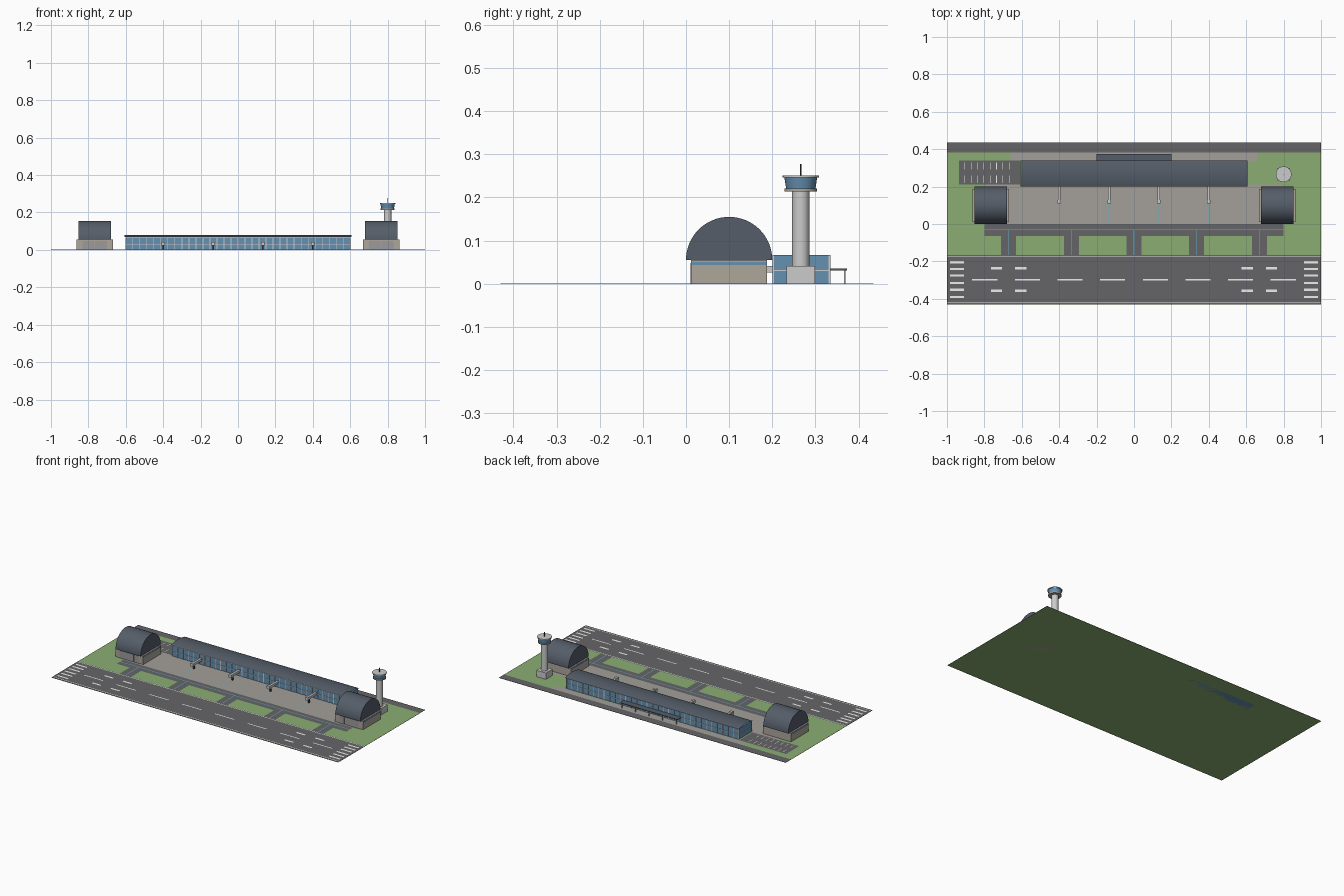
import bpy, bmesh, math
from mathutils import Matrix, Vector

if "Cube" in bpy.data.objects:
    bpy.data.objects.remove(bpy.data.objects["Cube"])


def material(name, rgb):
    m = bpy.data.materials.new(name)
    m.diffuse_color = (*rgb, 1)
    m.use_nodes = True
    m.node_tree.nodes["Principled BSDF"].inputs["Base Color"].default_value = m.diffuse_color
    return m


GRASS = material("grass", (0.26, 0.42, 0.17))
ASPHALT = material("asphalt", (0.13, 0.13, 0.14))
CONCRETE = material("concrete", (0.37, 0.35, 0.32))
WHITE = material("white_paint", (0.85, 0.85, 0.82))
CYAN = material("guide_paint", (0.12, 0.45, 0.6))
GLASS = material("glass", (0.13, 0.28, 0.44))
ROOF = material("roof_metal", (0.09, 0.11, 0.14))
WALL = material("wall", (0.42, 0.38, 0.33))
DOOR = material("door", (0.33, 0.33, 0.33))
PALE = material("pale_grey", (0.6, 0.61, 0.63))
DARK = material("dark", (0.05, 0.05, 0.06))


def finish(name, bm, mat, smooth=False):
    me = bpy.data.meshes.new(name)
    bm.to_mesh(me)
    bm.free()
    me.materials.append(mat)
    ob = bpy.data.objects.new(name, me)
    bpy.context.collection.objects.link(ob)
    if smooth:
        bpy.ops.object.select_all(action='DESELECT')
        ob.select_set(True)
        bpy.context.view_layer.objects.active = ob
        bpy.ops.object.shade_smooth_by_angle(angle=math.radians(35))
    return ob


def boxes(name, items, mat):
    """One object from boxes given as x0, x1, y0, y1, z0, z1."""
    bm = bmesh.new()
    for x0, x1, y0, y1, z0, z1 in items:
        mid = Vector(((x0 + x1) / 2, (y0 + y1) / 2, (z0 + z1) / 2))
        bmesh.ops.create_cube(bm, size=1, matrix=Matrix.Translation(mid)
                              @ Matrix.Diagonal((x1 - x0, y1 - y0, z1 - z0, 1)))
    return finish(name, bm, mat)


def sheets(name, items, mat, z):
    """One object from flat rectangles x0, x1, y0, y1 at height z."""
    bm = bmesh.new()
    for x0, x1, y0, y1 in items:
        bm.faces.new([bm.verts.new((x, y, z)) for x, y in
                      ((x0, y0), (x1, y0), (x1, y1), (x0, y1))])
    return finish(name, bm, mat)


def cone(name, x, y, z0, z1, r0, r1, mat, seg=32):
    bm = bmesh.new()
    bmesh.ops.create_cone(bm, cap_ends=True, segments=seg, radius1=r0, radius2=r1,
                          depth=z1 - z0, matrix=Matrix.Translation((x, y, (z0 + z1) / 2)))
    return finish(name, bm, mat, True)


def vault(name, x0, x1, yc, half, z, rise, mat, seg, closed):
    """Curved roof with its axis along x."""
    bm = bmesh.new()
    ends = []
    for x in (x0, x1):
        ends.append([])
        for i in range(seg + 1):
            a = math.pi * i / seg
            if closed:
                y, h = half * math.cos(a), rise * math.sin(a)
            else:
                t = 1 - 2 * i / seg
                y, h = half * t, rise * (1 - t * t)
            ends[-1].append(bm.verts.new((x, yc + y, z + h)))
    a, b = ends
    for i in range(seg):
        bm.faces.new((a[i], a[i + 1], b[i + 1], b[i]))
    if closed:
        bm.faces.new(a)
        bm.faces.new(b[::-1])
        bm.faces.new((a[0], b[0], b[seg], a[seg]))
    bmesh.ops.recalc_face_normals(bm, faces=bm.faces)
    if not closed and sum(f.normal.z for f in bm.faces) < 0:
        bmesh.ops.reverse_faces(bm, faces=bm.faces)
    return finish(name, bm, mat, True)


# Ground and paving
boxes("grass_ground", [(-1, 1, -0.43, 0.435, 0, 0.001)], GRASS)
connectors = (-0.67, -0.335, 0, 0.335, 0.67)
sheets("runway", [(-1, 1, -0.427, -0.165)], ASPHALT, 0.0015)
sheets("access_road", [(-1, 1, 0.383, 0.435)], ASPHALT, 0.0015)
sheets("taxiway", [(-0.8, 0.8, -0.065, 0)]
       + [(x - 0.04, x + 0.04, -0.165, -0.065) for x in connectors], ASPHALT, 0.0015)
sheets("car_park", [(-0.935, -0.61, 0.21, 0.34)], ASPHALT, 0.0018)
sheets("apron", [(-0.8, 0.8, 0, 0.21)], CONCRETE, 0.0015)
sheets("forecourt", [(-0.66, 0.66, 0.335, 0.383)], CONCRETE, 0.0015)

# Painted markings
marks = [(-1, 1, y - 0.002, y + 0.002) for y in (-0.418, -0.172)]
marks += [(0.228 * (i - 3.5) - 0.067, 0.228 * (i - 3.5) + 0.067, -0.301, -0.294)
          for i in range(8)]
for s in (-1, 1):
    for y in (-0.205, -0.24, -0.275, -0.315, -0.352, -0.39):
        a, b = sorted((s * 0.91, s * 0.985))
        marks.append((a, b, y - 0.006, y + 0.006))
    for x in (0.605, 0.735):
        for y in (-0.237, -0.357):
            marks.append((s * x - 0.03, s * x + 0.03, y - 0.006, y + 0.006))
sheets("runway_markings", marks, WHITE, 0.002)
stands = (-0.4, -0.133, 0.133, 0.4)
sheets("guide_lines", [(-0.8, 0.8, -0.033, -0.029)]
       + [(x - 0.002, x + 0.002, -0.165, -0.033) for x in connectors]
       + [(x - 0.002, x + 0.002, 0.01, 0.11) for x in stands], CYAN, 0.002)
sheets("parking_lines", [(-0.905 + 0.034 * i - 0.0015, -0.905 + 0.034 * i + 0.0015, y, y + 0.038)
                         for i in range(8) for y in (0.22, 0.292)], WHITE, 0.0022)

# Terminal: glass hall, mullions, rails and curved roof
boxes("terminal_glass", [(-0.6, 0.6, 0.203, 0.332, 0, 0.067)], GLASS)
frame = []
for y in (0.2025, 0.3325):
    for i in range(33):
        x = -0.6 + 0.0375 * i
        frame.append((x - 0.002, x + 0.002, y - 0.002, y + 0.002, 0, 0.067))
for z in (0.029, 0.064):
    frame += [(-0.602, 0.602, y - 0.0018, y + 0.0018, z, z + 0.003) for y in (0.2025, 0.3325)]
frame += [(x - 0.0015, x + 0.0015, 0.203, 0.332, 0.029, 0.032) for x in (-0.6, 0.6)]
boxes("terminal_frame", frame, PALE)
vault("terminal_roof", -0.607, 0.607, 0.2695, 0.0695, 0.069, 0.011, ROOF, 16, False)

# Entrance canopy on the road side
boxes("entrance_canopy", [(-0.2, 0.2, 0.333, 0.373, 0.031, 0.035)], ROOF)
boxes("canopy_posts", [(x - 0.002, x + 0.002, 0.366, 0.37, 0, 0.031)
                       for x in (-0.19, -0.095, 0, 0.095, 0.19)], PALE)

# Boarding bridges
boxes("bridge_tunnels", [(x - 0.007, x + 0.007, 0.125, 0.203, 0.026, 0.041) for x in stands], PALE)
boxes("bridge_heads", [(x - 0.01, x + 0.01, 0.11, 0.128, 0.024, 0.043) for x in stands], PALE)
boxes("bridge_legs", [(x - 0.004, x + 0.004, 0.13, 0.138, 0, 0.026) for x in stands], DARK)

# Hangars, one at each end of the apron
for s, side in ((-1, "left"), (1, "right")):
    c = s * 0.766
    boxes(side + "_hangar_walls", [(c - 0.097, c + 0.097, 0.012, 0.188, 0, 0.055)], WALL)
    boxes(side + "_hangar_windows", [(c + e * 0.097 - 0.001, c + e * 0.097 + 0.001,
                                      0.014, 0.186, 0.043, 0.05) for e in (-1, 1)], GLASS)
    boxes(side + "_hangar_doors", [(c - 0.066 + 0.033 * i + 0.0007, c - 0.066 + 0.033 * (i + 1) - 0.0007,
                                    0.01, 0.013, 0, 0.048) for i in range(4)], DOOR)
    vault(side + "_hangar_roof", c - 0.087, c + 0.087, 0.1, 0.1, 0.055, 0.1, ROOF, 32, True)

# Control tower
tx, ty = 0.8, 0.266
boxes("tower_base", [(tx - 0.033, tx + 0.033, ty - 0.033, ty + 0.033, 0, 0.041)], PALE)
cone("tower_shaft", tx, ty, 0.041, 0.216, 0.02, 0.02, PALE)
cone("tower_gallery", tx, ty, 0.214, 0.221, 0.038, 0.038, WALL)
cone("tower_cab", tx, ty, 0.221, 0.246, 0.034, 0.038, GLASS)
cone("tower_roof", tx, ty, 0.246, 0.251, 0.042, 0.042, PALE)
cone("tower_mast", tx, ty, 0.251, 0.278, 0.002, 0.0015, DARK, 8)
